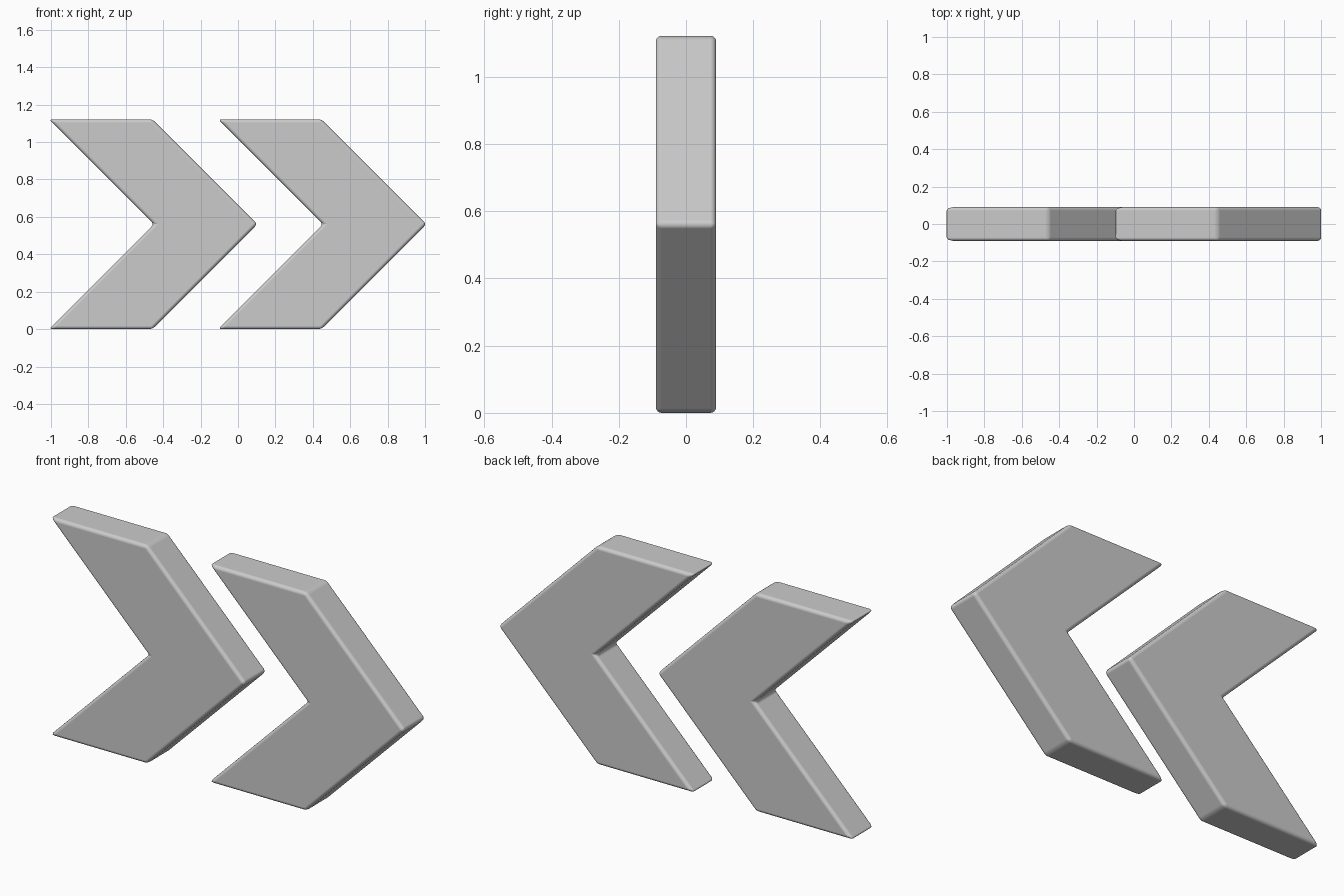
import bpy, bmesh

if "Cube" in bpy.data.objects:
    bpy.data.objects.remove(bpy.data.objects["Cube"])

H = 1.122        # height
T = 0.09         # half thickness
R = 0.018        # edge rounding
LEFT = -1 - 0.59 * R            # sharp corners sit slightly beyond the rounded tips
RIGHT = 0.096 + 0.41 * R
SHIFT = 0.904

def chevron(name, dx):
    h = H / 2
    profile = [(LEFT, 0), (RIGHT - h, 0), (RIGHT, h),
               (RIGHT - h, H), (LEFT, H), (LEFT + h, h)]
    bm = bmesh.new()
    face = bm.faces.new([bm.verts.new((x + dx, -T, z)) for x, z in profile])
    ext = bmesh.ops.extrude_face_region(bm, geom=[face])
    verts = [v for v in ext["geom"] if isinstance(v, bmesh.types.BMVert)]
    bmesh.ops.translate(bm, verts=verts, vec=(0, 2 * T, 0))
    bmesh.ops.recalc_face_normals(bm, faces=bm.faces[:])
    mesh = bpy.data.meshes.new(name)
    bm.to_mesh(mesh)
    bm.free()
    for p in mesh.polygons:
        p.use_smooth = True
    obj = bpy.data.objects.new(name, mesh)
    bpy.context.collection.objects.link(obj)
    # softly rounded edges
    bev = obj.modifiers.new("rounding", 'BEVEL')
    bev.width = R
    bev.segments = 4
    bev.limit_method = 'ANGLE'
    bev.harden_normals = True

# two matching arrow plates side by side
chevron("left_chevron", 0)
chevron("right_chevron", SHIFT)
